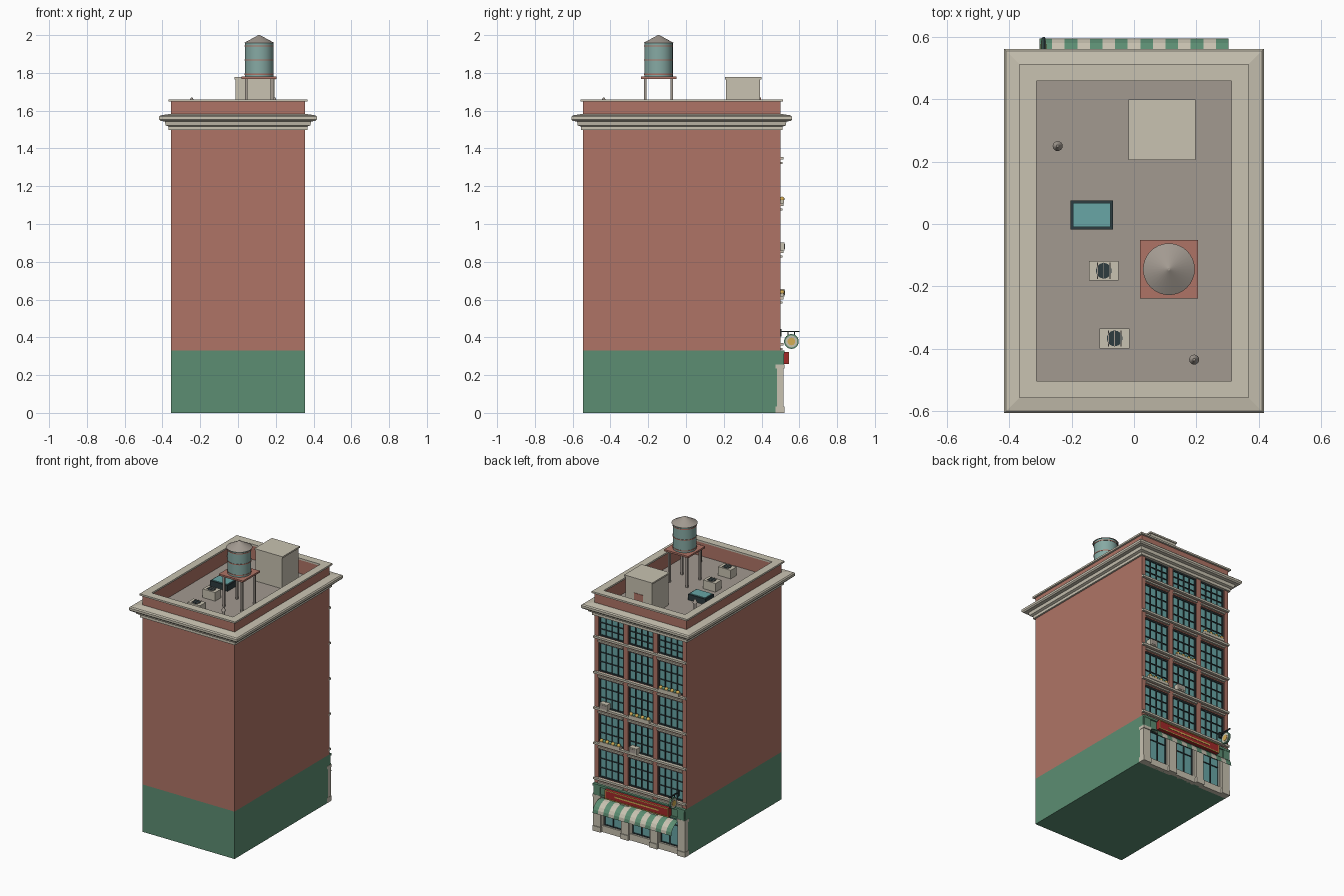
import bpy, bmesh, math
from mathutils import Matrix, Vector

cube = bpy.data.objects.get("Cube")
if cube:
    bpy.data.objects.remove(cube)


def material(name, r, g, b):
    m = bpy.data.materials.new(name)
    m.diffuse_color = (r, g, b, 1)
    m.use_nodes = True
    m.node_tree.nodes["Principled BSDF"].inputs["Base Color"].default_value = (r, g, b, 1)
    return m


BRICK = material("brick", .43, .175, .133)
GREEN = material("green paint", .107, .27, .17)
CREAM = material("cream stone", .58, .54, .44)
ROOF = material("taupe roofing", .36, .32, .28)
GLASS = material("teal glass", .138, .38, .38)
TANK = material("tank blue", .24, .40, .37)
DARK = material("dark iron", .026, .045, .05)
RED = material("sign red", .36, .022, .022)
GOLD = material("gold", .66, .42, .09)

# Main dimensions
W, FRONT, BACK = .355, -.545, .5
DECK, BASE = 1.55, .33


def finish(name, bm, *mats):
    me = bpy.data.meshes.new(name)
    bm.to_mesh(me)
    bm.free()
    for m in mats:
        me.materials.append(m)
    ob = bpy.data.objects.new(name, me)
    bpy.context.collection.objects.link(ob)
    return ob


def boxes(name, mat, *spans):
    """Each span is (x0, x1, y0, y1, z0, z1)."""
    bm = bmesh.new()
    for x0, x1, y0, y1, z0, z1 in spans:
        mx = Matrix.Translation(((x0 + x1) / 2, (y0 + y1) / 2, (z0 + z1) / 2))
        bmesh.ops.create_cube(bm, size=1, matrix=mx @ Matrix.Diagonal((x1 - x0, y1 - y0, z1 - z0, 1)))
    return finish(name, bm, mat)


def drum(name, mat, at, r1, r2, h, axis="Z", sides=32):
    """Cylinder or cone standing on the point at, along an axis."""
    bm = bmesh.new()
    turn = Matrix.Rotation(math.pi / 2, 4, "Y") if axis == "X" else Matrix()
    mx = Matrix.Translation(at) @ turn @ Matrix.Translation((0, 0, h / 2))
    bmesh.ops.create_cone(bm, cap_ends=True, segments=sides, radius1=r1, radius2=r2, depth=h, matrix=mx)
    for f in bm.faces:
        f.smooth = len(f.verts) < 5
    for e in bm.edges:
        e.smooth = all(len(f.verts) < 5 for f in e.link_faces)
    return finish(name, bm, mat)


def balls(name, mat, r, points):
    bm = bmesh.new()
    for p in points:
        bmesh.ops.create_icosphere(bm, subdivisions=2, radius=r, matrix=Matrix.Translation(p))
    for f in bm.faces:
        f.smooth = True
    return finish(name, bm, mat)


def ring(name, mat, profile):
    """Sweep a closed (offset, z) profile around the building outline."""
    bm = bmesh.new()
    loops = []
    for o, z in profile:
        x, a, b = W + o, FRONT - o, BACK + o
        loops.append([bm.verts.new(p) for p in ((-x, a, z), (x, a, z), (x, b, z), (-x, b, z))])
    for i, low in enumerate(loops):
        high = loops[(i + 1) % len(loops)]
        for k in range(4):
            j = (k + 1) % 4
            bm.faces.new((low[k], low[j], high[j], high[k]))
    bmesh.ops.recalc_face_normals(bm, faces=bm.faces)
    return finish(name, bm, mat)


# Main walls and roof
WALL = BACK - .017
boxes("ground_floor", GREEN, (-W, W, FRONT, WALL, 0, BASE))
boxes("brick_walls", BRICK, (-W, W, FRONT, WALL, BASE, 1.52))
boxes("roof_deck", ROOF, (-W + .01, W - .01, FRONT + .01, BACK - .01, 1.51, DECK))
ring("parapet", BRICK, [(0, 1.5), (0, 1.65), (-.035, 1.65), (-.035, 1.5)])
ring("coping", CREAM, [(.013, 1.648), (.013, 1.66), (-.042, 1.66), (-.042, 1.648)])
ring("cornice", CREAM, [(-.01, 1.497), (.012, 1.497), (.012, 1.516), (.028, 1.522), (.032, 1.543),
                        (.055, 1.545), (.062, 1.553), (.062, 1.568), (.055, 1.575), (.01, 1.582), (-.01, 1.582)])

# Upper facade: brick grid, glazing, glazing bars, ledges
COLS = (.228, 0, -.228)
SILLS = (.37, .615, .86, 1.108, 1.355)
HALF = .097
piers = [(x - .0172, x + .0172, WALL - .01, BACK, BASE, 1.5) for x in (-.114, .114)]
piers += [(-W, -.325, WALL - .01, BACK, BASE, 1.5), (.325, W, WALL - .01, BACK, BASE, 1.5)]
boxes("brick_piers", BRICK, *piers)
spandrels, glass, bars, ledges, lintels = [], [], [], [], []
for row, s in enumerate(SILLS):
    top = 1.497 if row == 4 else SILLS[row + 1] - .045
    spandrels.append((-W + .01, W - .01, WALL - .01, BACK - .002, BASE if row == 0 else s - .045, s))
    ledges.append((-W, W, BACK - .01, BACK + .015, s - .014, s))
    for x in COLS:
        lintels.append((x - HALF, x + HALF, BACK - .01, BACK + .01, s - .037, s - .026))
        glass.append((x - HALF, x + HALF, WALL - .01, WALL + .002, s, top))
        for i in range(5):
            bx = x + HALF * (i / 2 - 1) * .96
            w = .005 if i in (0, 4) else .0028
            bars.append((bx - w, bx + w, WALL, WALL + .009, s, top))
        for i in range(4):
            bz = s + .004 + (top - s - .008) * i / 3
            w = .005 if i in (0, 3) else .0028
            bars.append((x - HALF, x + HALF, WALL, WALL + .0085, bz - w, bz + w))
boxes("brick_spandrels", BRICK, *spandrels)
boxes("window_glass", GLASS, *glass)
boxes("window_bars", DARK, *bars)
boxes("window_ledges", CREAM, *ledges)
boxes("window_lintels", CREAM, *lintels)

# Flower boxes and window air conditioners
for n, (col, row) in enumerate(((2, 3), (1, 2), (0, 1))):
    x, z = COLS[col], SILLS[row]
    boxes(f"flower_box_{n}", CREAM, (x - .08, x + .08, BACK - .005, BACK + .02, z, z + .018))
    spots = [(x - .066 + i * .022, BACK + .009, z + .024) for i in range(7)]
    balls(f"leaves_{n}", GREEN, .011, spots[1::2])
    balls(f"flowers_{n}", GOLD, .013, spots[::2])
for n, row in enumerate((2, 1)):
    x, z = COLS[n] + .045, SILLS[row]
    boxes(f"window_cooler_{n}", CREAM, (x - .03, x + .03, WALL, BACK + .022, z, z + .042))
    boxes(f"window_cooler_grille_{n}", ROOF, (x - .022, x + .022, BACK + .02, BACK + .024, z + .008, z + .034))

# Shop front
pillars, shop_glass, shop_bars, bulkheads = [], [], [], []
for x in (-.325, -.112, .112, .325):
    pillars.append((x - .029, x + .029, WALL - .01, BACK + .016, 0, .255))
    pillars.append((x - .031, x + .031, WALL - .01, BACK + .021, 0, .035))
    pillars.append((x - .031, x + .031, WALL - .01, BACK + .021, .235, .255))
for x in (-.218, 0, .218):
    shop_glass.append((x - .085, x + .085, WALL - .01, WALL + .003, .045, .25))
    bulkheads.append((x - .085, x + .085, WALL - .01, BACK + .005, 0, .045))
    bulkheads += [(x + k * .075 - .008, x + k * .075 + .008, WALL - .01, BACK, .04, .25) for k in (-1, 1)]
    for k in (-.066, 0, .066):
        shop_bars.append((x + k - .003, x + k + .003, WALL, WALL + .01, .045, .25))
    for z in (.048, .19, .247):
        shop_bars.append((x - .068, x + .068, WALL, WALL + .009, z - .003, z + .003))
boxes("shop_pillars", CREAM, *pillars)
boxes("shop_bulkheads", CREAM, *bulkheads)
boxes("shop_glass", GLASS, *shop_glass)
boxes("shop_bars", DARK, *shop_bars)
boxes("shop_fascia", GREEN, (-W, W, WALL - .01, BACK + .012, .25, BASE),
      (-W, W, WALL - .01, BACK + .022, .315, BASE), (-W, W, WALL - .01, BACK + .018, .25, .262),
      *[(x - .025, x + .025, BACK, BACK + .02, .255, .32) for x in (-.325, .325)])

# Shop sign with plain gold trim
SY = BACK + .043
boxes("sign_board", RED, (-.245, .245, BACK + .01, SY, .258, .322))
boxes("sign_trim", GOLD, (-.245, .245, SY, SY + .003, .316, .322), (-.245, .245, SY, SY + .003, .258, .264),
      (-.245, -.239, SY, SY + .003, .258, .322), (.239, .245, SY, SY + .003, .258, .322),
      (-.17, .17, SY, SY + .002, .285, .295))

# Striped awning sheet
bm = bmesh.new()
curve = [(.508, .24), (.535, .236), (.56, .225), (.58, .208), (.592, .188), (.595, .165)]
STRIPES = 15
for i in range(STRIPES):
    xa, xb = (-.303 + .606 * k / STRIPES for k in (i, i + 1))
    for (ya, za), (yb, zb) in zip(curve, curve[1:]):
        f = bm.faces.new([bm.verts.new(p) for p in ((xa, ya, za), (xb, ya, za), (xb, yb, zb), (xa, yb, zb))])
        f.material_index = i % 2
bmesh.ops.remove_doubles(bm, verts=bm.verts, dist=.0005)
finish("awning", bm, GREEN, CREAM)

# Round hanging sign on a bracket
SX = -.29
boxes("hanging_sign_bracket", DARK, (SX - .004, SX + .004, BACK - .01, .6, .427, .434),
      (SX - .008, SX + .008, BACK - .005, BACK + .006, .405, .445),
      *[(SX - .002, SX + .002, y - .002, y + .002, .41, .43) for y in (.54, .575)])
for name, mat, r, t in (("rim", GREEN, .039, .012), ("face", CREAM, .031, .016), ("emblem", GOLD, .02, .02)):
    drum("hanging_sign_" + name, mat, (SX - t / 2, .558, .378), r, r, t, "X")

# Water tank
TX, TY = .112, -.145
boxes("tank_legs", ROOF, *[(TX + i * .068 - .007, TX + i * .068 + .007, TY + j * .07 - .007, TY + j * .07 + .007,
                            DECK, 1.77) for i in (-1, 1) for j in (-1, 1)])
boxes("tank_platform", BRICK, (TX - .093, TX + .093, TY - .094, TY + .094, 1.768, 1.78))
drum("tank_body", TANK, (TX, TY, 1.78), .075, .075, .18)
for n, z in enumerate((1.79, 1.865, 1.94)):
    drum(f"tank_band_{n}", BRICK, (TX, TY, z), .077, .077, .006)
drum("tank_roof", ROOF, (TX, TY, 1.957), .083, .004, .043)

# Stair house
boxes("stair_house", CREAM, (-.012, .192, .212, .393, DECK, 1.766))
boxes("stair_house_roof", CREAM, (-.018, .198, .206, .399, 1.766, 1.777))
boxes("stair_house_door", BRICK, (.055, .125, .39, .396, DECK, 1.67))

# Skylight
boxes("skylight_frame", DARK, (-.203, -.068, -.017, .075, DECK, 1.59))
boxes("skylight_glass", GLASS, (-.195, -.076, -.01, .068, 1.585, 1.595))

# Rooftop coolers with fans
for n, (x, y) in enumerate(((-.097, -.15), (-.062, -.367))):
    boxes(f"roof_cooler_{n}", CREAM, (x - .048, x + .048, y - .032, y + .032, DECK, 1.61))
    drum(f"roof_cooler_fan_{n}", DARK, (x, y, 1.605), .025, .025, .009)
    boxes(f"roof_cooler_guard_{n}", ROOF, *[(x + k - .0015, x + k + .0015, y - .026, y + .026, 1.613, 1.617)
                                            for k in (-.02, 0, .02)])

# Roof vents
for n, (x, y) in enumerate(((-.245, .25), (.193, -.435))):
    drum(f"vent_pipe_{n}", ROOF, (x, y, DECK), .009, .009, .1, sides=16)
    drum(f"vent_cap_{n}", ROOF, (x, y, 1.645), .016, .004, .025, sides=16)
